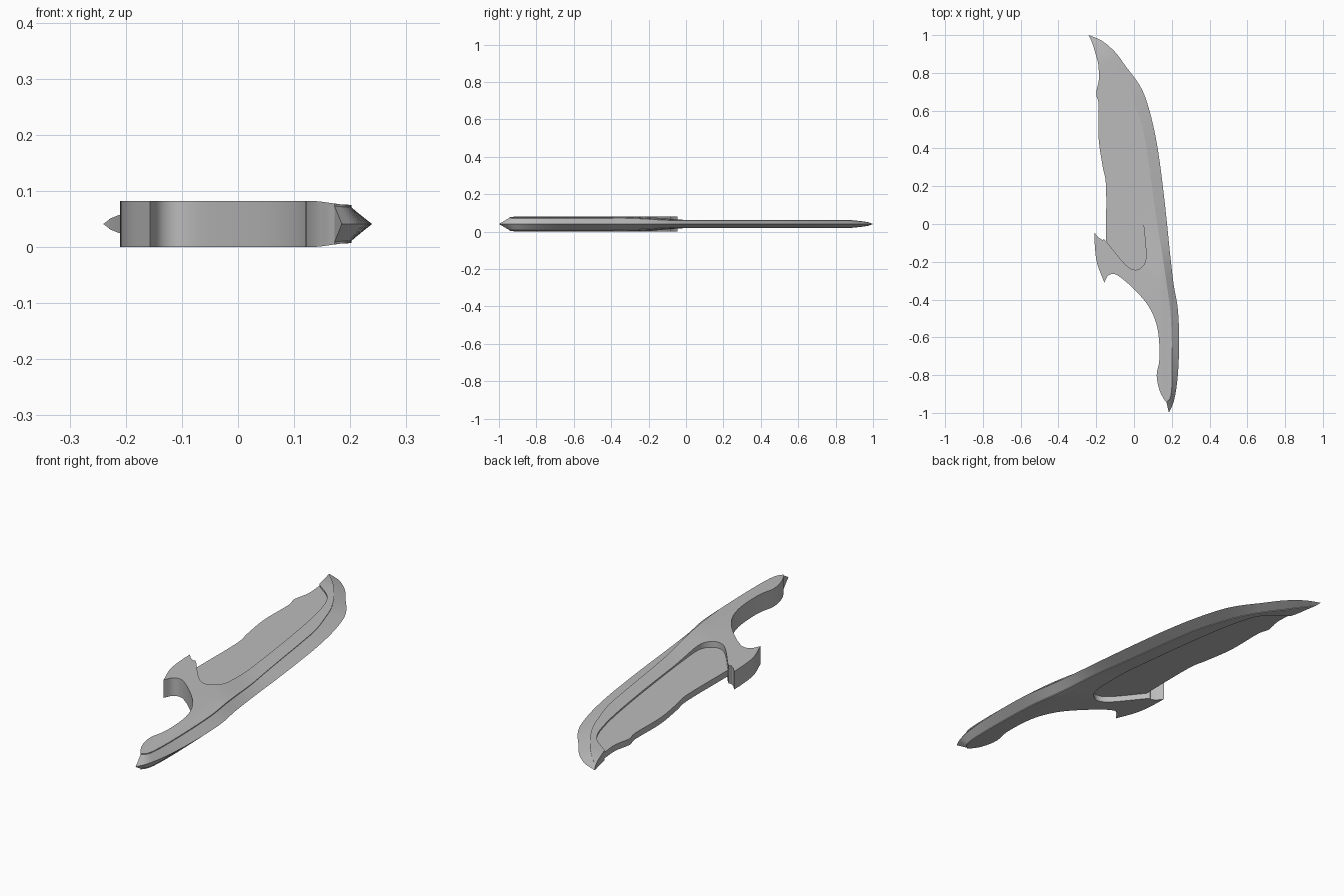
import bpy, bmesh
from mathutils import Vector

if "Cube" in bpy.data.objects:
    bpy.data.objects.remove(bpy.data.objects["Cube"])

MID = 0.041  # the model is mirrored above and below this height

steel = bpy.data.materials.new("grey_steel")
steel.diffuse_color = (0.5, 0.5, 0.5, 1)
steel.use_nodes = True
steel.node_tree.nodes["Principled BSDF"].inputs["Base Color"].default_value = steel.diffuse_color


def smooth_path(pts, steps=4):
    """Catmull-Rom curve through 2D points."""
    p = [Vector(q) for q in pts]
    p = [2 * p[0] - p[1]] + p + [2 * p[-1] - p[-2]]
    out = []
    for i in range(1, len(p) - 2):
        a, b, c, d = p[i - 1:i + 3]
        for k in range(steps):
            t = k / steps
            out.append(0.5 * (2 * b + (c - a) * t + (2 * a - 5 * b + 4 * c - d) * t * t
                              + (3 * b - a - 3 * c + d) * t ** 3))
    return out + [p[-2]]


def ease(v, lo, hi):
    t = max(0.0, min(1.0, (v - lo) / (hi - lo)))
    return t * t * (3 - 2 * t)


def half_height(x, y):
    """Thick handle and hook, thin upper rim, tapering at the upper tip."""
    thin = ease(y + 0.9 * x, -0.22, 0.08)
    h = 0.041 - 0.02 * thin - 0.007 * (1 - thin) * ease(x, 0.13, 0.2)
    return h * max(0.15, min(1.0, (1.0 - y) / 0.12)) ** 0.5


def finish(bm, name):
    bmesh.ops.recalc_face_normals(bm, faces=bm.faces[:])
    mesh = bpy.data.meshes.new(name)
    bm.to_mesh(mesh)
    bm.free()
    mesh.materials.append(steel)
    ob = bpy.data.objects.new(name, mesh)
    bpy.context.collection.objects.link(ob)
    bpy.ops.object.select_all(action='DESELECT')
    ob.select_set(True)
    bpy.context.view_layer.objects.active = ob
    bpy.ops.object.shade_smooth_by_angle(angle=0.5)


def slab(name, outline, height, cuts=()):
    """Flat outline, cut along lines, thickened by a height function."""
    bm = bmesh.new()
    face = bm.faces.new([bm.verts.new((p[0], p[1], 0)) for p in outline])
    bmesh.ops.triangulate(bm, faces=[face])
    for co, no in cuts:
        bmesh.ops.bisect_plane(bm, geom=bm.verts[:] + bm.edges[:] + bm.faces[:],
                               dist=1e-5, plane_co=co, plane_no=no)
    low = bm.verts[:]
    up = bmesh.ops.extrude_face_region(bm, geom=bm.faces[:], use_keep_orig=True)
    high = [g for g in up['geom'] if isinstance(g, bmesh.types.BMVert)]
    for verts, sign in ((low, -1), (high, 1)):
        for v in verts:
            v.co.z = MID + sign * height(v.co.x, v.co.y)
    finish(bm, name)


# Outer cutting edge and the ridge beside it, from upper tip to pommel
edge = smooth_path([(-.24, 1), (-.17, .97), (-.10, .91), (-.04, .83), (.02, .75), (.06, .67),
                    (.10, .53), (.13, .37), (.155, .18), (.175, 0), (.19, -.15), (.21, -.32),
                    (.232, -.45), (.239, -.62), (.232, -.80), (.213, -.93), (.185, -1)])
ridge = smooth_path([(-.23, .98), (-.17, .92), (-.12, .86), (-.07, .79), (-.02, .70), (.01, .62),
                     (.05, .49), (.075, .34), (.10, .16), (.125, -.01), (.15, -.16), (.175, -.33),
                     (.192, -.46), (.20, -.62), (.202, -.80), (.195, -.91), (.172, -.945)])

# Curved border between the rim and the thin web
arc = smooth_path([(-.19, .855), (-.09, .77), (-.04, .63), (0, .40), (.035, .13), (.06, -.10),
                   (.062, -.19), (.038, -.23), (0, -.242), (-.05, -.21), (-.148, -.09)])

# Hook and handle outline, from the web down to the pommel
hook = [(-.16, -.08), (-.168, -.085), (-.19, -.07), (-.21, -.045)]
grip = smooth_path([(-.157, -.31), (-.135, -.272), (-.09, -.27), (0, -.345), (.08, -.44),
                    (.125, -.555), (.135, -.71), (.12, -.80), (.135, -.88), (.16, -.93)])
hook_back = smooth_path([(-.21, -.045), (-.207, -.12), (-.195, -.21), (-.157, -.31)])

inner = arc + hook + hook_back[1:-1] + grip
cuts = [((0, -0.22 + 0.03 * i, 0), (0.9, 1, 0)) for i in range(11)]
cuts += [((0.13 + 0.0175 * i, 0, 0), (1, 0, 0)) for i in range(4)]
cuts += [((0, 0.88 + 0.03 * i, 0), (0, 1, 0)) for i in range(4)]
slab("handle_and_rim", ridge + inner[::-1] + [Vector((-.215, .94))], half_height, cuts)

# Thin recessed web with a wavy free side
web_side = smooth_path([(-.148, -.09), (-.148, .20), (-.165, .30), (-.187, .45), (-.187, .63),
                        (-.20, .69), (-.185, .77), (-.19, .855)])
slab("recessed_web", arc + web_side[1:-1], lambda x, y: 0.014)

# Sharpened bevel, stepped slightly below the ridge
bm = bmesh.new()
rows = []
for r, e in zip(ridge, edge):
    h = half_height(*r) * 0.88
    rows.append([bm.verts.new((r.x, r.y, MID + h)), bm.verts.new((e.x, e.y, MID)),
                 bm.verts.new((r.x, r.y, MID - h))])
for a, b in zip(rows, rows[1:]):
    for i in (0, 1):
        bm.faces.new((a[i], a[i + 1], b[i + 1], b[i]))
bm.faces.new(rows[0])
bm.faces.new(rows[-1])
finish(bm, "sharpened_edge")
